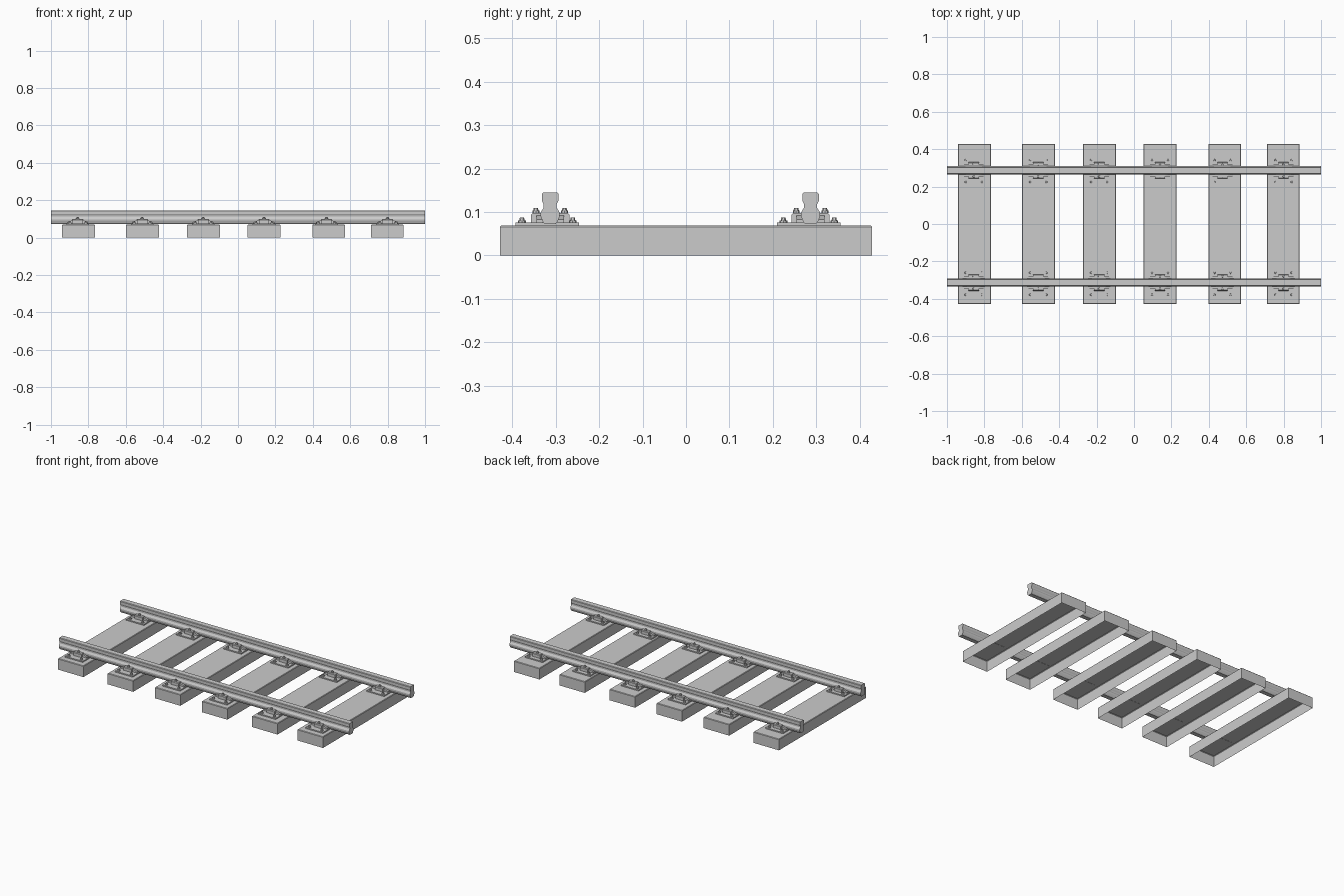
import bpy, bmesh, math
from mathutils import Matrix

if "Cube" in bpy.data.objects:
    bpy.data.objects.remove(bpy.data.objects["Cube"])

SLEEPER_X = [-0.853, -0.510, -0.185, 0.139, 0.485, 0.798]
PLATE_X = [-0.857, -0.512, -0.186, 0.139, 0.473, 0.800]
RAILS = {"front": (-0.313, -0.3195), "back": (0.287, 0.283)}   # rail y, plate y
TOP = 0.069


def finish(bm, name):
    me = bpy.data.meshes.new(name)
    bm.to_mesh(me)
    bm.free()
    ob = bpy.data.objects.new(name, me)
    bpy.context.collection.objects.link(ob)
    return ob


def prism(bm, profile, axis, lo, hi):
    """Extrude a closed 2D profile along x (profile = y,z) or y (profile = x,z)."""
    def put(p, t):
        return (t, p[0], p[1]) if axis == 'x' else (p[0], t, p[1])
    a = [bm.verts.new(put(p, lo)) for p in profile]
    b = [bm.verts.new(put(p, hi)) for p in profile]
    n = len(profile)
    faces = [bm.faces.new(a), bm.faces.new(b[::-1])]
    faces += [bm.faces.new((a[i], b[i], b[(i + 1) % n], a[(i + 1) % n])) for i in range(n)]
    bmesh.ops.recalc_face_normals(bm, faces=faces)


def box(bm, x0, x1, y0, y1, z0, z1):
    prism(bm, [(x0, z0), (x1, z0), (x1, z1), (x0, z1)], 'y', y0, y1)


def cyl(bm, x, y, z0, z1, r, r2=None, sides=8):
    bmesh.ops.create_cone(bm, cap_ends=True, segments=sides, radius1=r,
                          radius2=r if r2 is None else r2, depth=z1 - z0,
                          matrix=Matrix.Translation((x, y, (z0 + z1) / 2)))


# sleepers: shells with softened top edges and open undersides
for i, x in enumerate(SLEEPER_X):
    bm = bmesh.new()
    box(bm, x - 0.088, x + 0.088, -0.429, 0.429, 0, TOP)
    bottom = [f for f in bm.faces if f.normal.z < -0.9 or
              all(v.co.z < 1e-5 for v in f.verts)]
    bmesh.ops.delete(bm, geom=bottom, context='FACES_ONLY')
    rim = [e for e in bm.edges if all(v.co.z > TOP - 1e-5 for v in e.verts)]
    bmesh.ops.bevel(bm, geom=rim, offset=0.003, segments=1, affect='EDGES')
    finish(bm, f"sleeper_{i + 1}")

# rails: double-headed section swept along x
half = [(0.013, 0.073), (0.017, 0.078), (0.022, 0.090), (0.022, 0.099),
        (0.015, 0.110), (0.015, 0.118), (0.019, 0.126), (0.019, 0.142),
        (0.016, 0.145)]
section = half + [(-y, z) for y, z in reversed(half)]
for side, (ry, py) in RAILS.items():
    bm = bmesh.new()
    prism(bm, [(y + ry, z) for y, z in section], 'x', -1, 1)
    finish(bm, f"{side}_rail")

    # fastenings under each rail: plate, corner bolts, clips and clip bolts
    for i, x in enumerate(PLATE_X):
        bm = bmesh.new()
        box(bm, x - 0.061, x + 0.061, py - 0.073, py + 0.073, TOP - 0.001, 0.076)
        for sx in (-1, 1):
            for sy in (-1, 1):
                bx, by = x + sx * 0.043, py + sy * 0.0585
                cyl(bm, bx, by, 0.076, 0.081, 0.009)
                cyl(bm, bx, by, 0.081, 0.087, 0.006, 0.005, 6)
        finish(bm, f"{side}_base_plate_{i + 1}")

        bm = bmesh.new()
        for s in (-1, 1):
            def span(a, b):
                return sorted((ry + s * a, ry + s * b))
            # low shouldered bar along the rail
            bar = [(-0.056, 0.076), (0.056, 0.076), (0.056, 0.083), (0.030, 0.092),
                   (-0.030, 0.092), (-0.056, 0.083)]
            prism(bm, [(x + u, z) for u, z in bar], 'y', *span(0.016, 0.032))
            # raised centre block carrying the bolt
            block = [(0.016, 0.076), (0.044, 0.076), (0.044, 0.094), (0.040, 0.098),
                     (0.016, 0.098)]
            prism(bm, [(ry + s * u, z) for u, z in block], 'x', x - 0.027, x + 0.027)
            cyl(bm, x, ry + s * 0.033, 0.098, 0.104, 0.008)
            cyl(bm, x, ry + s * 0.033, 0.104, 0.109, 0.006, 0.005, 6)
        finish(bm, f"{side}_rail_clip_{i + 1}")
